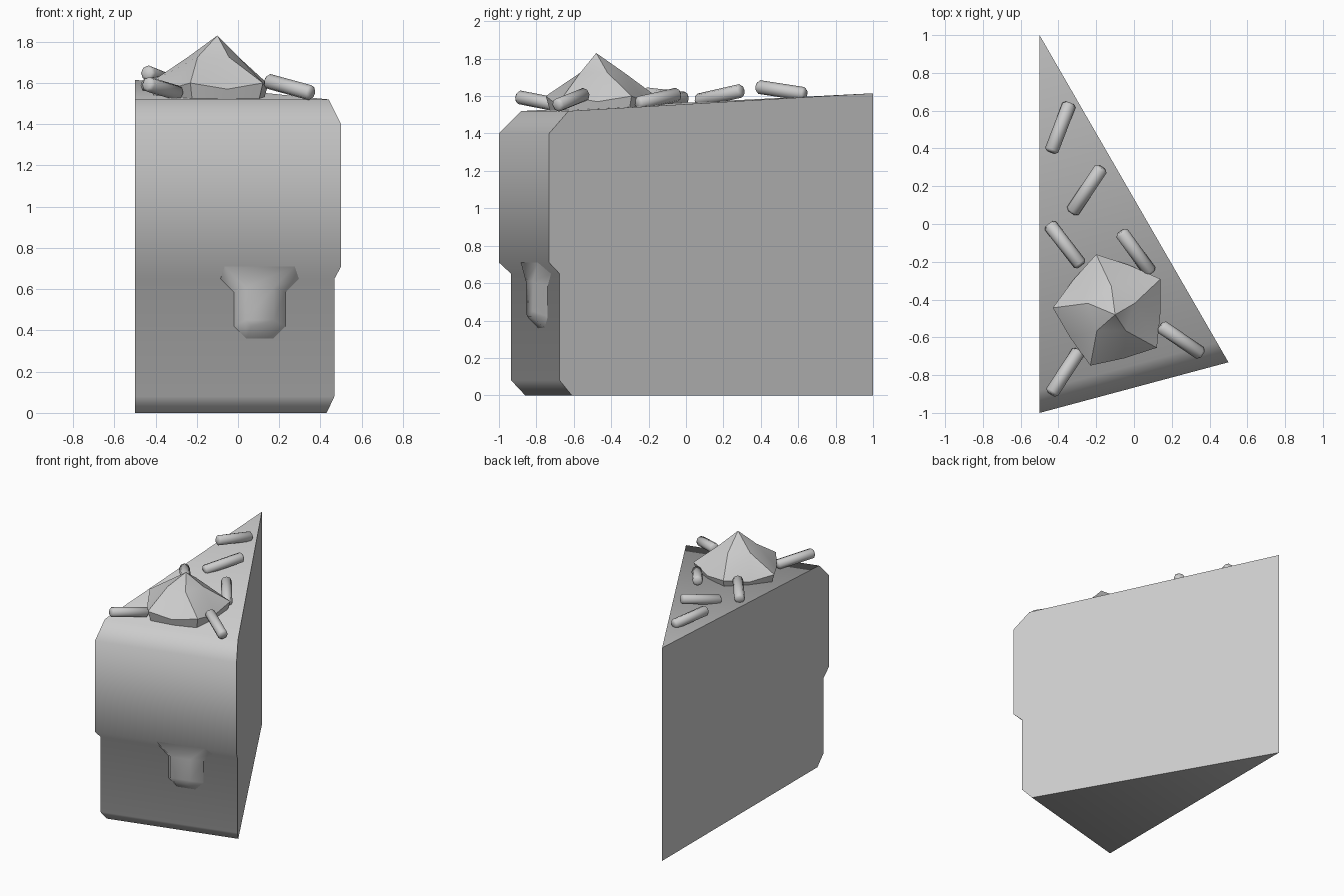
import bpy, bmesh, math
from mathutils import Vector

cube = bpy.data.objects.get("Cube")
if cube:
    bpy.data.objects.remove(cube)

grey = bpy.data.materials.new("plain grey")
grey.use_nodes = True
grey.diffuse_color = (0.6, 0.6, 0.6, 1)
grey.node_tree.nodes["Principled BSDF"].inputs["Base Color"].default_value = grey.diffuse_color


def make(name, bm, angle):
    bmesh.ops.recalc_face_normals(bm, faces=bm.faces)
    mesh = bpy.data.meshes.new(name)
    bm.to_mesh(mesh)
    bm.free()
    mesh.materials.append(grey)
    obj = bpy.data.objects.new(name, mesh)
    bpy.context.collection.objects.link(obj)
    bpy.ops.object.select_all(action='DESELECT')
    obj.select_set(True)
    bpy.context.view_layer.objects.active = obj
    bpy.ops.object.shade_smooth_by_angle(angle=math.radians(angle))
    return obj


# The slice is a 30 degree wedge whose tip points to the back
TIP = Vector((-0.5, 1, 0))
RAYS = [Vector((0, -1, 0)), Vector((0.5, -0.866, 0))]
UP = Vector((0, 0, 1))


def wedge(name, outline):
    """Side outline (distance from tip, height); first and last points lie on the tip."""
    bm = bmesh.new()
    sides = [[bm.verts.new(TIP + ray * r + UP * z) for r, z in outline] for ray in RAYS]
    for side in sides:
        bm.faces.new(side)
    for i in range(len(outline)):
        j = (i + 1) % len(outline)
        bm.faces.new((sides[0][i], sides[0][j], sides[1][j], sides[1][i]))
    bmesh.ops.remove_doubles(bm, verts=bm.verts, dist=0.0001)
    bmesh.ops.dissolve_degenerate(bm, edges=bm.edges, dist=0.0001)
    return make(name, bm, 60)


wedge("cake_slice", [(0, 0), (1.86, 0), (1.935, 0.08), (1.935, 0.65), (2, 0.71),
                     (2, 1.4), (1.88, 1.52), (0, 1.615)])


# Icing drip, lofted from the cake wall out to the icing face
def on_front(x, z, r):
    """Point with the given x and z on the flat front at distance r along the rays."""
    return Vector((x, 1 - r + (x + 0.5) * 0.268, z))


bm = bmesh.new()
half_inner = [(0.19, 0.65), (0.125, 0.585), (0.125, 0.42), (0.065, 0.36)]
half_outer = [(0.17, 0.71), (0.07, 0.61), (0.07, 0.45), (0.04, 0.42)]
loops = []
for half, r in ((half_inner, 1.935), (half_outer, 2.0)):
    full = half + [(-x, z) for x, z in reversed(half)]
    loops.append([bm.verts.new(on_front(0.105 + x, z, r)) for x, z in full])
inner, outer = loops
for i in range(len(inner) - 1):
    bm.faces.new((inner[i], inner[i + 1], outer[i + 1], outer[i]))
for i in range(3):
    bm.faces.new((outer[i], outer[i + 1], outer[-2 - i], outer[-1 - i]))
make("icing_drip", bm, 60)

# Whipped cream peak: five twisted petals round one point
bm = bmesh.new()


def ring(radius, z, turn):
    verts = []
    for i in range(5):
        a = math.radians(turn + 72 * i)
        verts.append(bm.verts.new((-0.12 + radius * math.cos(a), -0.46 + radius * math.sin(a), z)))
    return verts


apex = bm.verts.new((-0.1, -0.48, 1.83))
crease = ring(0.13, 1.725, 18)
valley = ring(0.26, 1.57, -3)
corner = ring(0.31, 1.6, 33)
valley_foot = ring(0.24, 1.5, -3)
corner_foot = ring(0.28, 1.5, 33)
for i in range(5):
    j = (i + 1) % 5
    bm.faces.new((apex, crease[i], crease[j]))
    bm.faces.new((crease[i], corner[i], crease[j]))
    bm.faces.new((crease[i], valley[i], corner[i]))
    bm.faces.new((crease[j], corner[i], valley[j]))
    bm.faces.new((valley[i], valley_foot[i], corner_foot[i], corner[i]))
    bm.faces.new((corner[i], corner_foot[i], valley_foot[j], valley[j]))
make("cream_peak", bm, 25)

# Sprinkles: short bevelled rods between two end points
SPRINKLES = [
    ((-0.44, 0.38, 1.65), (-0.34, 0.64, 1.61)),
    ((-0.33, 0.06, 1.575), (-0.17, 0.3, 1.63)),
    ((-0.45, 0, 1.585), (-0.28, -0.22, 1.61)),
    ((-0.07, -0.04, 1.61), (0.09, -0.26, 1.56)),
    ((0.14, -0.54, 1.61), (0.36, -0.69, 1.55)),
    ((-0.44, -0.9, 1.595), (-0.29, -0.67, 1.55)),
]
for n, (a, b) in enumerate(SPRINKLES):
    a, b = Vector(a), Vector(b)
    bm = bmesh.new()
    bmesh.ops.create_cone(bm, cap_ends=True, segments=8, radius1=0.037, radius2=0.037,
                          depth=(b - a).length)
    rims = [e for e in bm.edges if abs(e.verts[0].co.z - e.verts[1].co.z) < 0.001]
    bmesh.ops.bevel(bm, geom=rims, offset=0.012, segments=1, affect='EDGES')
    obj = make(f"sprinkle_{n + 1}", bm, 50)
    obj.location = (a + b) / 2
    obj.rotation_euler = (b - a).to_track_quat('Z', 'Y').to_euler()
